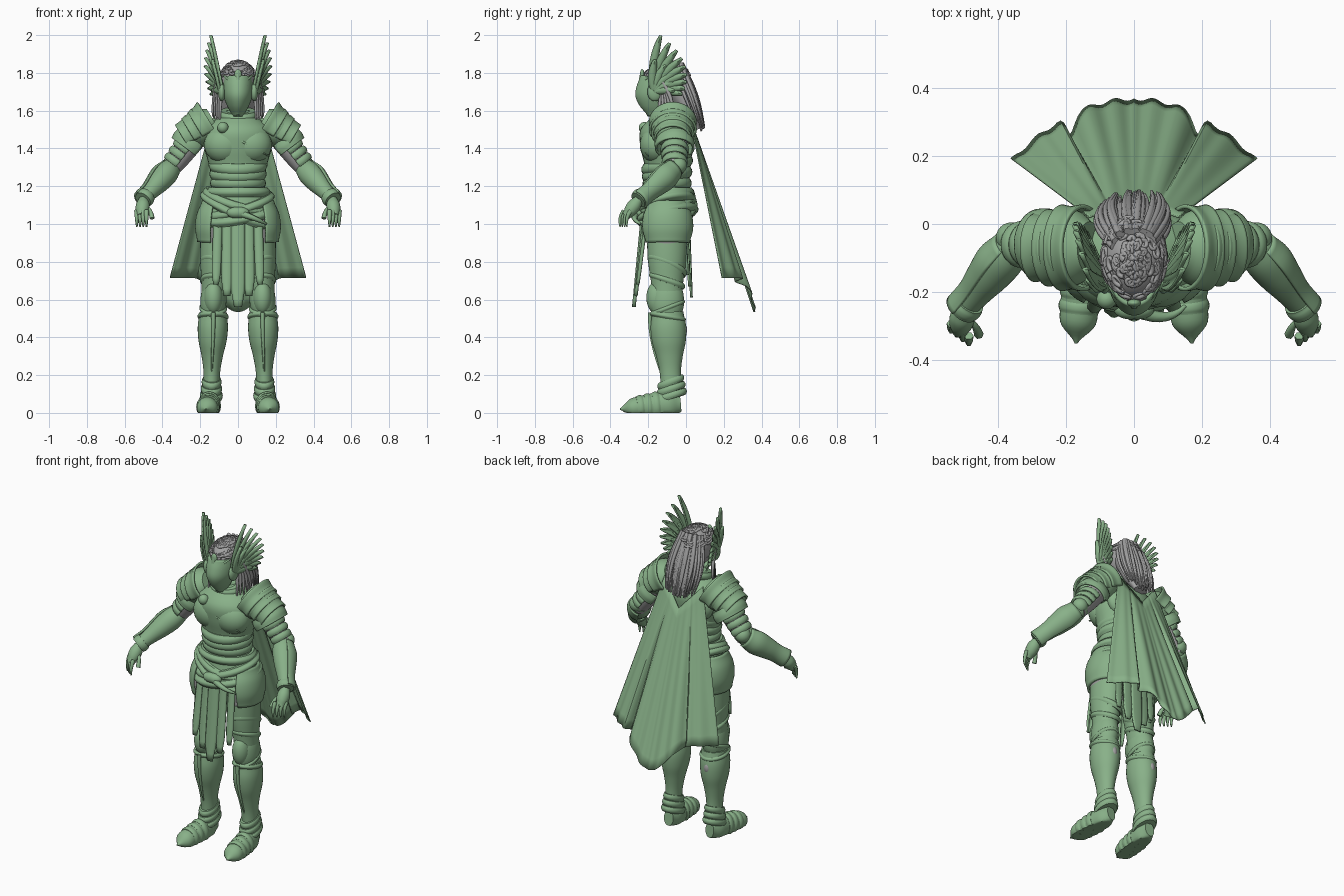
import bpy, bmesh, random
from math import sin, cos, pi, radians, exp, sqrt
from mathutils import Vector

random.seed(4)
if "Cube" in bpy.data.objects:
    bpy.data.objects.remove(bpy.data.objects["Cube"])


def material(name, rgb):
    mat = bpy.data.materials.new(name)
    mat.use_nodes = True
    mat.diffuse_color = (*rgb, 1)
    mat.node_tree.nodes["Principled BSDF"].inputs["Base Color"].default_value = (*rgb, 1)
    return mat


GREEN = material("armour green", (.25, .44, .25))
GREY = material("hair grey", (.36, .36, .36))

# Joints of the figure's left side and of its middle
PELVIS, NECK = Vector((0, -.1, 1)), Vector((0, -.1, 1.6))
HIP, KNEE, ANKLE = Vector((.11, -.1, 1)), Vector((.13, -.1, .6)), Vector((.14, -.08, .15))
HEEL, TOE = Vector((.14, -.03, .05)), Vector((.17, -.35, .02))
SHOULDER, ELBOW = Vector((.2, -.06, 1.5)), Vector((.35, -.06, 1.3))
WRIST, KNUCKLES = Vector((.5, -.25, 1.13)), Vector((.51, -.31, 1.05))
COLLAR, DELTOID = Vector((.13, -.07, 1.55)), Vector((.31, -.07, 1.44))
CHIN, BROW = Vector((0, -.15, 1.57)), Vector((0, -.14, 1.78))
CROWN, NAPE = Vector((0, -.07, 1.8)), Vector((0, .06, 1.5))


def surface(name, point, columns, rows, mat, wrap=False, thick=0, mirror=False):
    """Mesh over point(u, v), closed around u when wrapped."""
    bm = bmesh.new()
    grid = [[bm.verts.new(point(i / (columns if wrap else columns - 1), j / (rows - 1)))
             for i in range(columns)] for j in range(rows)]
    for low, high in zip(grid, grid[1:]):
        for i in range(columns if wrap else columns - 1):
            k = (i + 1) % columns
            bm.faces.new((low[i], low[k], high[k], high[i]))
    if wrap:
        bm.faces.new(grid[0])
        bm.faces.new(grid[-1])
    bmesh.ops.recalc_face_normals(bm, faces=bm.faces)
    mesh = bpy.data.meshes.new(name)
    bm.to_mesh(mesh)
    bm.free()
    mesh.materials.append(mat)
    mesh.shade_smooth()
    mesh.set_sharp_from_angle(angle=radians(45))
    part = bpy.data.objects.new(name, mesh)
    bpy.context.collection.objects.link(part)
    if thick:
        solid = part.modifiers.new("thickness", 'SOLIDIFY')
        solid.thickness, solid.offset = thick, 0
    if mirror:
        part.modifiers.new("mirror", 'MIRROR')


def smooth_value(values, t):
    """Catmull-Rom interpolation through evenly spaced values."""
    s = t * (len(values) - 1)
    i = min(int(s), len(values) - 2)
    s -= i
    a, b, c, d = (values[min(max(i + k, 0), len(values) - 1)] for k in (-1, 0, 1, 2))
    return b + s * (c - a + s * (2 * a - 5 * b + 4 * c - d + s * (3 * (b - c) + d - a))) / 2


def loft(name, start, end, span, radii, mat=GREEN, depth=(1, 1), arc=None, up=(0, 1, 0), tilt=(0, 0)):
    """Elliptical rings on part of the line between two joints; arc leaves an open plate."""
    axis = (end - start).normalized()
    second = Vector(up)
    second = (second - axis * second.dot(axis)).normalized()
    first = axis.cross(second)
    begin, stop = arc or (0, 360)

    def point(u, v):
        angle = radians(begin + (stop - begin) * u)
        r = smooth_value(radii, v)
        flat = depth[0] + (depth[1] - depth[0]) * v
        p = start.lerp(end, span[0] + (span[1] - span[0]) * v)
        p = p + first * r * cos(angle) + second * r * flat * sin(angle)
        p.z = max(p.z + tilt[0] * cos(angle) + tilt[1] * sin(angle), 0)
        return p
    surface(name, point, 32, 4 * len(radii), mat, not arc, .012 if arc else 0, start.x > 0)


def band(name, start, end, t, radius, width, depth=1, **options):
    """Padded strap around a limb."""
    edge = radius * .92
    loft(name, start, end, (t - width, t + width), (edge, radius, radius, edge), depth=(depth, depth), **options)


def blob(name, centre, size, mat=GREEN):
    def point(u, v):
        polar, turn = .02 + (pi - .04) * v, 2 * pi * u
        unit = sin(polar) * cos(turn), sin(polar) * sin(turn), cos(polar)
        return [c + s * d for c, s, d in zip(centre, size, unit)]
    surface(name, point, 24, 14, mat, True, 0, centre[0] > 0)


def tubes(name, paths, radius, mat=GREEN, both=False):
    """Tapered round strands through point lists."""
    curve = bpy.data.curves.new(name, 'CURVE')
    curve.dimensions, curve.bevel_depth, curve.bevel_resolution, curve.resolution_u = '3D', radius, 1, 4
    curve.use_fill_caps = True
    for side in ((1, -1) if both else (1,)):
        for path in paths:
            strand = curve.splines.new('NURBS')
            strand.points.add(len(path) - 1)
            for i, (knot, (x, y, z)) in enumerate(zip(strand.points, path)):
                knot.co = (x * side, y, z, 1)
                knot.radius = 1 - .7 * (i / (len(path) - 1)) ** 2
            strand.use_endpoint_u, strand.order_u, strand.use_smooth = True, 3, True
    curve.materials.append(mat)
    bpy.context.collection.objects.link(bpy.data.objects.new(name, curve))


# Torso
loft("cuirass", PELVIS, NECK, (-.1, 1), (.13, .18, .16, .14, .155, .18, .175, .06), depth=(.75, .8))
blob("chest_plate", (.07, -.155, 1.42), (.11, .09, .1))
blob("shoulder_blade", (.08, -.02, 1.43), (.09, .05, .09))
for i in range(3):
    band("waist_lame", PELVIS, NECK, .36 + .08 * i, .146 + .004 * i, .05, .88, tilt=(0, .012 * i))
band("collar", PELVIS, NECK, .96, .1, .04, .85, tilt=(0, .02))
tubes("chest_trim", [[(-.15, -.17, 1.5), (0, -.29, 1.46), (.16, -.2, 1.36)]], .01)
blob("cloak_clasp", (-.08, -.22, 1.51), (.03, .03, .03))

# Belts and knot
band("waist_belt", PELVIS, NECK, .28, .17, .04, .84)
for i, slope in enumerate((.05, -.05, .08, -.03)):
    band("cross_belt", PELVIS, NECK, .2 - .04 * i, .185 + .007 * i, .04, .8, tilt=(slope, .03))
blob("belt_knot", (.01, -.25, 1.06), (.05, .03, .03))
tubes("sash_end", [[(0, -.25, 1.06), (.1, -.3, 1.03), (.15, -.24, 1)]], .02)


# Hanging strips, front and back
def strip(name, x, width, bottom, y, drift):
    def point(u, v):
        side = 2 * u - 1
        narrow = 1 - .5 * max(0, v - .8) / .2
        return x * (1 + .1 * v) + side * width * narrow, y + drift * (v - .2 * side * side), 1.03 + (bottom - 1.03) * v
    surface(name, point, 7, 12, GREEN, thick=.012, mirror=x > 0)


for i in range(3):
    x, width, bottom = .053 * i, .035 - .007 * i, .56 + .06 * i
    strip("front_strip", x, width, bottom, -.235 + x / 5, -.045)
    strip("back_strip", x, width, bottom + .05, .015 - x / 5, .015)

# Legs
loft("trousers", HIP, KNEE, (-.1, .5), (.085, .088, .07), GREY, (1.2, 1.2))
loft("cuisse", HIP, KNEE, (.25, 1.3), (.085, .08, .068, .062, .06), depth=(1.25, 1.25))
loft("hip_plate", HIP, KNEE, (-.3, .25), (.08, .105, .11, .095), depth=(1.2, 1.2), arc=(-72, 110))
band("thigh_strap", HIP, KNEE, .55, .08, .05, 1.3, tilt=(.02, -.04))
band("thigh_edge", HIP, KNEE, .75, .076, .04, 1.25, tilt=(0, -.03))
loft("knee_plate", HIP, KNEE, (.75, 1.25), (.05, .066, .068, .055), depth=(1.3, 1.3))
blob("knee_cap", (.13, -.15, .61), (.05, .06, .09))
band("knee_edge", KNEE, ANKLE, .1, .073, .03, 1.25, tilt=(0, .03))
loft("greave", KNEE, ANKLE, (.15, 1), (.072, .08, .074, .057, .045, .042), depth=(1.15, 1.3))
band("greave_top", KNEE, ANKLE, .2, .082, .03, 1.15, tilt=(0, -.02))
tubes("greave_ridge", [[(.13, -.19, .53), (.13, -.2, .4), (.14, -.13, .2)]], .012, both=True)
blob("calf_cloth", (.137, -.04, .44), (.03, .046, .05), GREY)

# Feet
loft("boot", HEEL, TOE, (0, 1), (.03, .05, .054, .057, .056, .05, .004), depth=(1.5, .8), up=(0, 0, 1))
for i in range(3):
    band("ankle_lame", KNEE, ANKLE, .97 + .08 * i, .052 + .004 * i, .04, 1.35, tilt=(0, .02))
    t = .4 + .13 * i
    band("foot_lame", HEEL, TOE, t, .061, .06, 1.5 - .7 * t, up=(0, 0, 1))

# Shoulders
loft("pauldron", COLLAR, DELTOID, (0, 1), (.07, .095, .1, .09, .07, .02), depth=(1.1, 1.2))
for i in range(3):
    r, t = .11 - .012 * i, .1 + .22 * i
    loft("pauldron_lame", COLLAR, DELTOID, (t, t + .35), (r * 1.1, r * .96, r * .92), depth=(1, 1.2), arc=(-115, 115))
loft("shoulder_skirt", SHOULDER, ELBOW, (.25, .5), (.09, .095, .09), depth=(1, 1.1), arc=(-130, 130))

# Arms
loft("upper_arm", SHOULDER, ELBOW, (0, 1.1), (.07, .065, .058, .048), GREY)
for i in range(3):
    band("arm_lame", SHOULDER, ELBOW, .52 + .17 * i, .068 - .003 * i, .07, arc=(-105, 105))
blob("elbow_cop", ELBOW + Vector((.01, .02, .01)), (.045, .045, .045))
loft("vambrace", ELBOW, WRIST, (-.1, 1), (.045, .062, .058, .045, .036))
loft("vambrace_plate", ELBOW, WRIST, (.05, 1), (.055, .068, .06, .05, .052), arc=(-20, 130))
band("wrist_cuff", ELBOW, WRIST, .95, .05, .07)

# Hands
loft("palm", WRIST, KNUCKLES, (0, 1.1), (.025, .036, .034, .022))
fingers = [[(.455, -.325, 1.03), (.46, -.3, 1.08), (.49, -.27, 1.1)]]
for i in range(4):
    root = KNUCKLES + Vector((.017, .012, 0)) * (i - 1.5)
    fingers.append([root + Vector(step) for step in ((0, 0, .02), (0, -.03, -.02), (0, -.02, -.065))])
tubes("fingers", fingers, .014, both=True)

# Head and mask
blob("head", (0, -.13, 1.72), (.074, .095, .1), GREY)
loft("face_mask", BROW, CHIN, (0, 1), (.07, .074, .07, .05, .022), depth=(1.35, 2), arc=(178, 362))
tubes("mask_ridge", [[BROW + Vector((0, -.09, .02)), (0, -.26, 1.7), CHIN + Vector((0, -.05, 0))]], .014)
tubes("brow_ridge", [[(0, -.235, 1.74), (.05, -.235, 1.76), (.08, -.17, 1.79)]], .01, both=True)
blob("eye", (.034, -.226, 1.735), (.02, .013, .008), GREY)
blob("brow_jewel", (0, -.232, 1.79), (.02, .012, .03))


# Helmet wings
def feather(name, angle, length, base, lean):
    def point(u, v):
        side, turn, reach = 2 * u - 1, angle + .25 * (1 - v), length * v
        half = .021 * side * sin(pi * (.12 + .86 * v)) ** .6
        return (base + lean * v - .012 * side * side, -.17 + reach * cos(turn) - half * sin(turn),
                1.7 + reach * sin(turn) + half * cos(turn))
    surface(name, point, 5, 12, GREEN, thick=.009, mirror=True)


for i in range(9):
    t = i / 8
    feather("wing_feather", radians(83 - 88 * t), .3 - .15 * t ** .8, .085, .063 + .03 * sin(pi * t))
    if i % 2 == 0:
        feather("short_feather", radians(88 - 85 * t), .17 - .06 * t, .1, .04)
blob("wing_root", (.086, -.165, 1.7), (.02, .04, .05))

# Hair: scalp, long strands, front locks and curls
blob("hair_cap", (0, -.1, 1.755), (.096, .125, .107), GREY)
loft("long_hair", CROWN, NAPE, (0, 1), (.07, .09, .09, .08, .045), GREY, (.9, .5))


def back_strand(side):
    back, shift = sqrt(1 - side * side), random.uniform(-.012, .012)
    for v in (0, .25, .5, .75, 1):
        yield (side * (.06 + .05 * sin(pi * v * .8)) + shift * v, -.06 + .12 * v + back * (.03 + .02 * sin(pi * v)) + shift,
               1.84 - .34 * v + side * side * .04 * v + shift)


def front_lock(side, i):
    x = side * (.08 + .008 * i)
    return [(x, -.12, 1.75), (x * 1.2, -.14 + .02 * i, 1.65), (x * 1.2, -.15 + .02 * i, 1.53 + .01 * i)]


def curl(turn, polar):
    for k in range(5):
        b, r = turn + .25 * cos(1.5 * k), polar + .12 * sin(1.5 * k)
        yield .098 * sin(r) * cos(b), -.1 + .127 * sin(r) * sin(b), 1.755 + .108 * cos(r)


tubes("long_strands", [list(back_strand(i / 22 - 1)) for i in range(45)], .011, GREY)
tubes("front_locks", [front_lock(1, i) for i in range(5)], .013, GREY, True)
tubes("hair_curls", [list(curl(random.uniform(0, 2 * pi), random.uniform(0, 1.25))) for _ in range(110)], .008, GREY)


# Cape with a deep fold on each side and soft ripples
def cape(u, v):
    side = 2 * u - 1
    s = abs(side)
    fold = .055 * exp(-((s - .52) / .05) ** 2) + .006 * sin(30 * s)
    rise = sin(pi / 2 * min(1, 1.5 * s)) ** 2
    hem = Vector((.36 * side, .365 - .18 * s * s - fold, .535 + .18 * rise))
    top = Vector((.13 * side, .07 - .05 * s, 1.42 + .15 * s))
    return top.lerp(hem, v)


surface("cape", cape, 81, 16, GREEN, thick=.006)
